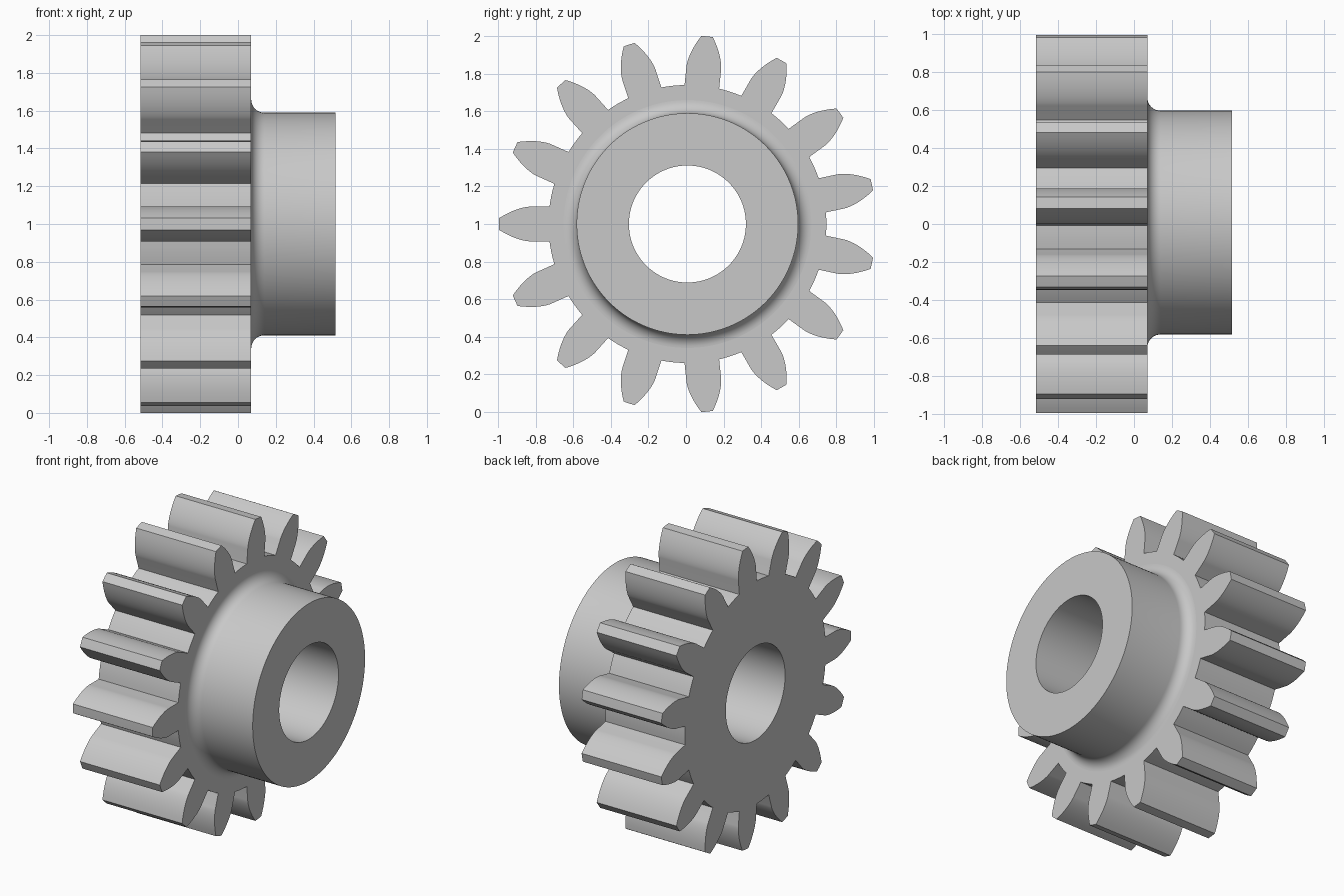
import bpy
import bmesh
from math import sin, cos, tan, acos, asin, pi, radians

cube = bpy.data.objects.get("Cube")
if cube:
    bpy.data.objects.remove(cube, do_unlink=True)

# Gear dimensions
TEETH = 15
STEP = 2 * pi / TEETH
R_TIP, R_ROOT, R_BASE = 1.003, 0.739, 0.8316
HALF_WIDTH = 0.0925            # half thickness of the tooth below the base circle
R_HUB, R_BORE, FILLET = 0.589, 0.311, 0.07
X_BACK, X_FACE, X_HUB = -0.515, 0.07, 0.515
CENTRE_Y, CENTRE_Z = 0.0075, 1.0
ARC = 12                       # circle segments per tooth
START = pi - STEP / 2          # middle of the gap before the first tooth


def half_tooth():
    """(radius, angle from tooth centre) from the gap middle up to the tip corner."""
    root_angle = asin(HALF_WIDTH / R_ROOT)
    base_angle = asin(HALF_WIDTH / R_BASE)
    points = [(R_ROOT, STEP / 2), (R_ROOT, (STEP / 2 + root_angle) / 2), (R_ROOT, root_angle)]
    steps = 10
    for i in range(steps + 1):
        r = R_BASE + (R_TIP - R_BASE) * (i / steps) ** 1.5
        a = acos(R_BASE / r)
        points.append((r, base_angle - (tan(a) - a)))
    return points


def loop(bm, x, polar):
    return [bm.verts.new((x, CENTRE_Y + r * cos(a), CENTRE_Z + r * sin(a))) for r, a in polar]


def circle(bm, x, r):
    n = TEETH * ARC
    return loop(bm, x, [(r, START + 2 * pi * i / n) for i in range(n)])


def bridge(bm, a, b):
    n = len(a)
    for i in range(n):
        j = (i + 1) % n
        bm.faces.new((a[i], a[j], b[j], b[i]))


def cap(bm, outer, inner):
    """Flat web between the toothed outline and a circle, one face per tooth."""
    n = len(outer) // TEETH
    for t in range(TEETH):
        rim = [outer[(t * n + i) % len(outer)] for i in range(n + 1)]
        hole = [inner[(t * ARC + i) % len(inner)] for i in range(ARC + 1)]
        bm.faces.new(rim + hole[::-1])


bm = bmesh.new()

# Toothed outline: mirrored half tooth repeated around the axis
half = half_tooth()
tooth = [(r, -a) for r, a in half] + [(R_TIP, 0)] + [(r, a) for r, a in half[:0:-1]]
outline = [(r, pi + t * STEP + a) for t in range(TEETH) for r, a in tooth]
back = loop(bm, X_BACK, outline)
front = loop(bm, X_FACE, outline)
bridge(bm, back, front)

# Hub with fillet, end face and through bore
profile = []
for i in range(11):
    a = pi / 2 * i / 10
    profile.append((X_FACE + FILLET * (1 - cos(a)), R_HUB + FILLET * (1 - sin(a))))
profile += [(X_HUB, R_HUB), (X_HUB, R_BORE), (X_BACK, R_BORE)]
rings = [circle(bm, x, r) for x, r in profile]
for a, b in zip(rings, rings[1:]):
    bridge(bm, a, b)

# Side faces of the toothed wheel
cap(bm, front, rings[0])
cap(bm, back, rings[-1])

bmesh.ops.recalc_face_normals(bm, faces=bm.faces[:])
mesh = bpy.data.meshes.new("spur_gear")
bm.to_mesh(mesh)
bm.free()

gear = bpy.data.objects.new("spur_gear", mesh)
bpy.context.collection.objects.link(gear)

# Plain grey metal
grey = bpy.data.materials.new("grey_metal")
grey.use_nodes = True
colour = (0.58, 0.58, 0.58, 1)
grey.diffuse_color = colour
grey.node_tree.nodes["Principled BSDF"].inputs["Base Color"].default_value = colour
mesh.materials.append(grey)

# Smooth flanks and cylinders, flat side faces
bpy.ops.object.select_all(action="DESELECT")
gear.select_set(True)
bpy.context.view_layer.objects.active = gear
bpy.ops.object.shade_smooth_by_angle(angle=radians(30))
for face in mesh.polygons:
    if abs(face.normal.x) > 0.999:
        face.use_smooth = False
